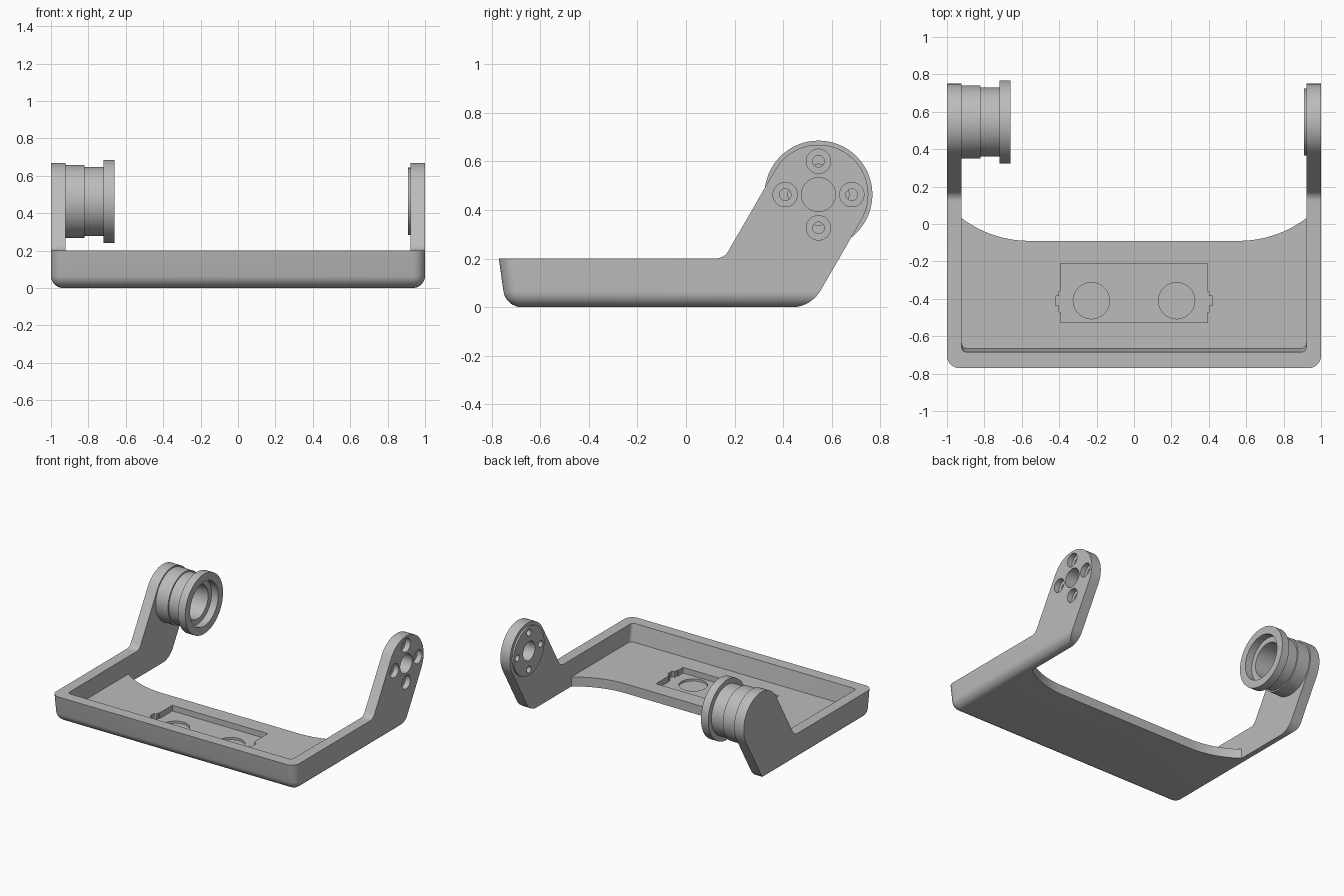
import bpy, bmesh, math
from mathutils import Vector, Matrix

if "Cube" in bpy.data.objects:
    bpy.data.objects.remove(bpy.data.objects["Cube"])

grey = bpy.data.materials.new("plain grey")
grey.use_nodes = True
colour = (0.5, 0.5, 0.5, 1)
grey.diffuse_color = colour
grey.node_tree.nodes["Principled BSDF"].inputs["Base Color"].default_value = colour

PIVOT = Vector((0, 0.545, 0.463))   # axis of both arm heads
HALF, INNER = 1.0, 0.921            # outer and inner half widths
FLOOR = 0.07


def make(name, bm):
    bmesh.ops.recalc_face_normals(bm, faces=bm.faces)
    mesh = bpy.data.meshes.new(name)
    bm.to_mesh(mesh)
    bm.free()
    mesh.materials.append(grey)
    ob = bpy.data.objects.new(name, mesh)
    bpy.context.collection.objects.link(ob)
    return ob


def extruded(points, direction):
    """Solid made by sweeping a flat outline along a direction."""
    bm = bmesh.new()
    face = bm.faces.new([bm.verts.new(p) for p in points])
    res = bmesh.ops.extrude_face_region(bm, geom=[face])
    verts = [g for g in res["geom"] if isinstance(g, bmesh.types.BMVert)]
    bmesh.ops.translate(bm, vec=direction, verts=verts)
    return bm


def box(x0, x1, y0, y1, z0, z1):
    return extruded([(x0, y0, z0), (x1, y0, z0), (x1, y1, z0), (x0, y1, z0)],
                    (0, 0, z1 - z0))


def cylinder(radius, start, end):
    """Round solid between two points."""
    start, end = Vector(start), Vector(end)
    axis = end - start
    turn = axis.to_track_quat('Z', 'Y').to_matrix().to_4x4()
    bm = bmesh.new()
    bmesh.ops.create_cone(bm, cap_ends=True, segments=48, radius1=radius,
                          radius2=radius, depth=axis.length,
                          matrix=Matrix.Translation((start + end) / 2) @ turn)
    return bm


def boolean(target, bm, operation='DIFFERENCE'):
    cutter = make("cutter", bm)
    cutter.hide_render = True
    mod = target.modifiers.new("cut", 'BOOLEAN')
    mod.operation, mod.object, mod.solver = operation, cutter, 'EXACT'
    bpy.context.view_layer.objects.active = target
    bpy.ops.object.modifier_apply(modifier=mod.name)
    bpy.data.objects.remove(cutter)


def arc(cx, cy, r, a0, a1, n):
    return [(cx + r * math.cos(math.radians(a0 + (a1 - a0) * i / n)),
             cy + r * math.sin(math.radians(a0 + (a1 - a0) * i / n)))
            for i in range(n + 1)]


# Side outline: low wall sweeping up at 60 degrees into round arm heads
head_r = 0.205
slope = math.sqrt(3)
py, pz = PIVOT.y, PIVOT.z
base = -0.001
front_y = py - head_r * slope / 2 - (pz + head_r / 2 - 0.2) / slope
back_y = py + head_r * slope / 2 - (pz - head_r / 2 - base) / slope
small, large = 0.06, 0.14
outline = [(-1, base)]
outline += arc(back_y - large / slope, base + large, large, -90, -30, 10)
outline += arc(py, pz, head_r, -30, 150, 40)
outline += arc(front_y - small / slope, 0.2 + small, small, -30, -90, 8)
outline += [(-1, 0.2)]

# Rounded block with a leaning front, trimmed to the side outline
block = extruded([(-HALF, -0.742, 0), (-HALF, -0.882, 1), (-HALF, 1, 1), (-HALF, 1, 0)],
                 (2 * HALF, 0, 0))
rounded = []
for e in block.edges:
    a, b = (v.co for v in e.verts)
    at_front = max(a.y, b.y) < 0
    at_bottom = max(a.z, b.z) < 0.01
    at_back = min(a.y, b.y) > 0.9
    leaning = at_front and abs(a.z - b.z) > 0.5
    if leaning or (at_bottom and not at_back):
        rounded.append(e)
bmesh.ops.bevel(block, geom=rounded, offset=0.065, segments=8, profile=0.5, affect='EDGES')
frame = make("tray_frame", block)
boolean(frame, extruded([(-1.2, y, z) for y, z in outline], (2.4, 0, 0)), 'INTERSECT')

# Hollow interior above the floor, with softened front corners
hollow = extruded([(-INNER, -0.665, FLOOR), (-INNER, -0.808, 1),
                   (-INNER, 1, 1), (-INNER, 1, FLOOR)], (2 * INNER, 0, 0))
corners = [e for e in hollow.edges
           if all(v.co.y < 0 for v in e.verts)
           and abs(e.verts[0].co.z - e.verts[1].co.z) > 0.5]
bmesh.ops.bevel(hollow, geom=corners, offset=0.025, segments=4, profile=0.5, affect='EDGES')
boolean(frame, hollow)

# Open rear, with the floor edge curving back toward each arm
sweep = 0.6
bend = math.degrees(math.asin((INNER - 0.56) / sweep))
edge = arc(0.56, -0.09 + sweep, sweep, -90, -90 + bend, 14)
rear = [(-x, y) for x, y in reversed(edge)] + edge + [(INNER, 1.2), (-INNER, 1.2)]
boolean(frame, extruded([(x, y, -0.2) for x, y in rear], (0, 0, 1.5)))

# Shallow pocket with side notches and two round wells
pocket_z = 0.028
boolean(frame, box(-0.393, 0.393, -0.527, -0.21, pocket_z, 0.15))
boolean(frame, box(-0.4, 0.4, -0.47, -0.36, pocket_z, 0.15))
boolean(frame, box(-0.42, 0.42, -0.436, -0.386, pocket_z, 0.15))
for x in (-0.228, 0.228):
    boolean(frame, cylinder(0.097, (x, -0.41, 0.012), (x, -0.41, 0.15)))

# Thin round pad inside the left arm
pad = make("arm_pad", cylinder(0.18, PIVOT + Vector((0.908, 0, 0)),
                               PIVOT + Vector((INNER, 0, 0))))


# Axle hole and four counterbored screw holes through left arm and pad
def drill(radius, offset, x0, x1):
    for ob in (frame, pad):
        p = PIVOT + offset
        boolean(ob, cylinder(radius, p + Vector((x0, 0, 0)), p + Vector((x1, 0, 0))))


drill(0.07, Vector(), 0.8, 1.1)
for k in range(4):
    a = k * math.pi / 2
    off = Vector((0, math.cos(a), math.sin(a))) * 0.137
    drill(0.024, off, 0.8, 1.1)
    drill(0.05, off, 0.96, 1.1)

# Stepped, flanged hub on the right arm
section = [(-INNER, 0.195), (-0.82, 0.195), (-0.82, 0.185), (-0.72, 0.185),
           (-0.72, 0.222), (-0.66, 0.222), (-0.66, 0.165), (-0.715, 0.165),
           (-0.715, 0.125), (-INNER, 0.125)]
bm = bmesh.new()
ring = [bm.verts.new(PIVOT + Vector((x, 0, r))) for x, r in section]
loop = [bm.edges.new((ring[i - 1], ring[i])) for i in range(len(ring))]
bmesh.ops.spin(bm, geom=ring + loop, cent=PIVOT, axis=(1, 0, 0),
               angle=2 * math.pi, steps=64, use_duplicate=False)
bmesh.ops.remove_doubles(bm, verts=bm.verts, dist=0.0001)
hub = make("flanged_hub", bm)

# Smooth the curves and keep the machined edges crisp
for ob in (frame, pad, hub):
    bpy.ops.object.select_all(action='DESELECT')
    ob.select_set(True)
    bpy.context.view_layer.objects.active = ob
    bpy.ops.object.shade_smooth_by_angle(angle=math.radians(30))
